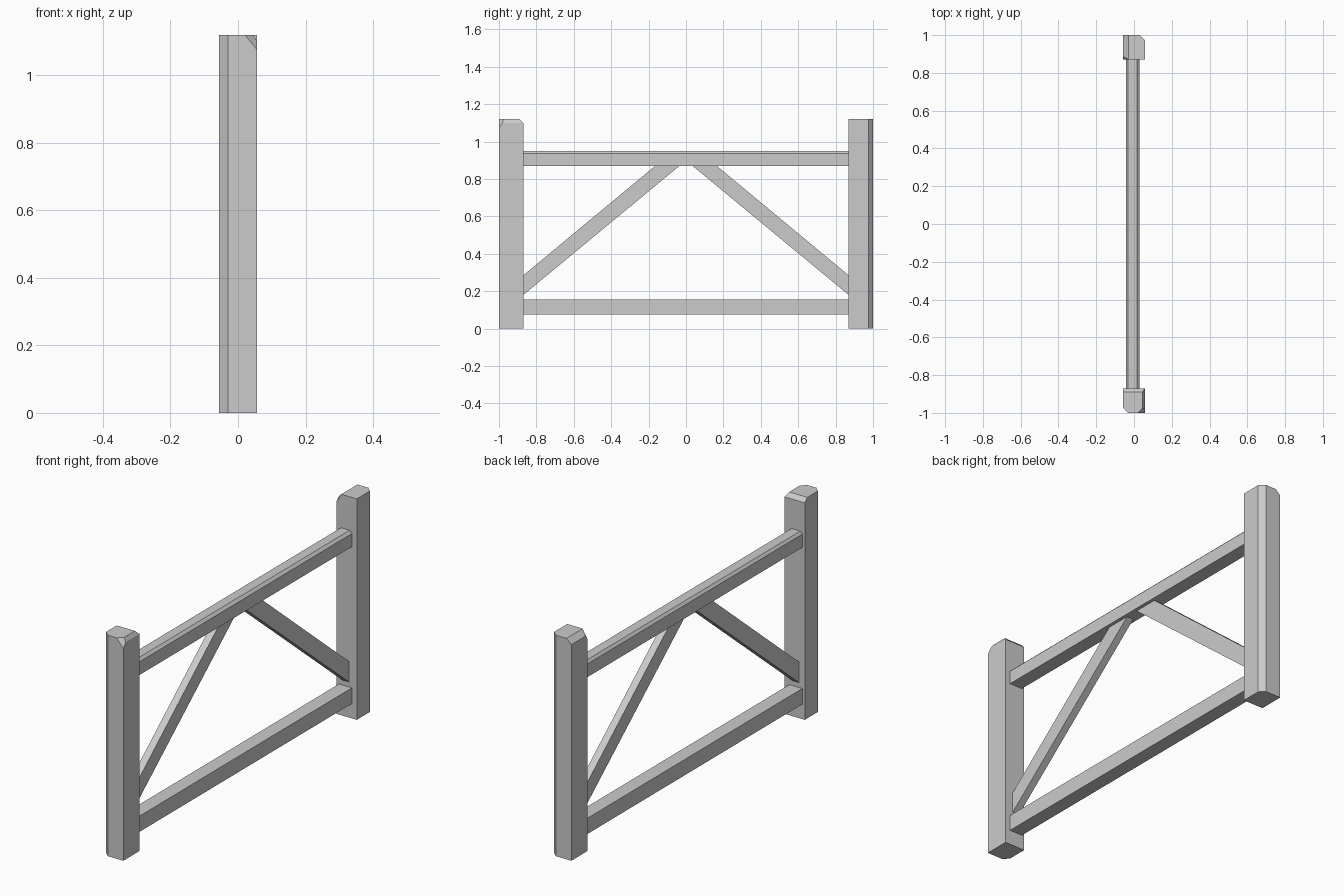
import bpy, bmesh
from mathutils import Vector

cube = bpy.data.objects.get("Cube")
if cube:
    bpy.data.objects.remove(cube)

# Plain grey for the whole frame
GREY = (0.6, 0.6, 0.6, 1)
timber = bpy.data.materials.new("light_grey_timber")
timber.use_nodes = True
timber.diffuse_color = GREY
timber.node_tree.nodes["Principled BSDF"].inputs["Base Color"].default_value = GREY

H = 1.12    # post height
X = 0.057   # half post width
IN = 0.87   # inner face of the posts


def prism(name, profile, extrude, cuts=()):
    """Extrude a flat profile, then slice off corners; each cut is three points."""
    bm = bmesh.new()
    face = bm.faces.new([bm.verts.new(p) for p in profile])
    ext = bmesh.ops.extrude_face_region(bm, geom=[face])
    moved = [g for g in ext["geom"] if isinstance(g, bmesh.types.BMVert)]
    bmesh.ops.translate(bm, verts=moved, vec=extrude)
    for a, b, c in cuts:
        a, b, c = Vector(a), Vector(b), Vector(c)
        no = (b - a).cross(c - a).normalized()
        if no.z < 0:
            no = -no
        geom = bm.verts[:] + bm.edges[:] + bm.faces[:]
        res = bmesh.ops.bisect_plane(bm, geom=geom, plane_co=a, plane_no=no, clear_outer=True)
        edges = [g for g in res["geom_cut"] if isinstance(g, bmesh.types.BMEdge)]
        bmesh.ops.holes_fill(bm, edges=edges)
    bmesh.ops.recalc_face_normals(bm, faces=bm.faces)
    mesh = bpy.data.meshes.new(name)
    bm.to_mesh(mesh)
    bm.free()
    mesh.materials.append(timber)
    obj = bpy.data.objects.new(name, mesh)
    bpy.context.collection.objects.link(obj)
    return obj


# Posts: square with one full-height chamfer on the outer corner, chipped tops
def post(name, s, cuts):
    outline = [(X, -1), (X, -IN), (-X, -IN), (-X, -0.975), (-0.03, -1)]
    prism(name, [(s * x, s * y, 0) for x, y in outline], (0, 0, H), cuts)


post("front_post", 1, [
    ((0.02, -1, H), (X, -1, 1.075), (X, -0.965, H)),
    ((X, -1, 1.1), (X, -IN, 1.1), (0.045, -1, H)),
    ((0, -IN, 1.1), (X, -IN, 1.1), (0, -0.89, H)),
])
post("back_post", -1, [
    ((-0.028, IN, H), (-X, IN, 1.075), (-X, 0.905, H)),
    ((-X, IN, 1.095), (-X, 1, 1.095), (-0.03, 1, H)),
])

# Rails between the posts, the upper one with chamfered top edges
prism("top_rail", [(-0.043, -IN, 0.87), (0.03, -IN, 0.87), (0.03, -IN, 0.937),
                   (0.017, -IN, 0.95), (-0.032, -IN, 0.95), (-0.043, -IN, 0.937)],
      (0, 2 * IN, 0))
prism("bottom_rail", [(-0.043, -IN, 0.075), (0.03, -IN, 0.075),
                      (0.03, -IN, 0.155), (-0.043, -IN, 0.155)], (0, 2 * IN, 0))

# Diagonal braces, mirrored front to back
for name, s in (("front_brace", 1), ("back_brace", -1)):
    side = [(-IN, 0.18), (-0.035, 0.87), (-0.165, 0.87), (-IN, 0.285)]
    prism(name, [(-0.025, s * y, z) for y, z in side], (0.038, 0, 0))
